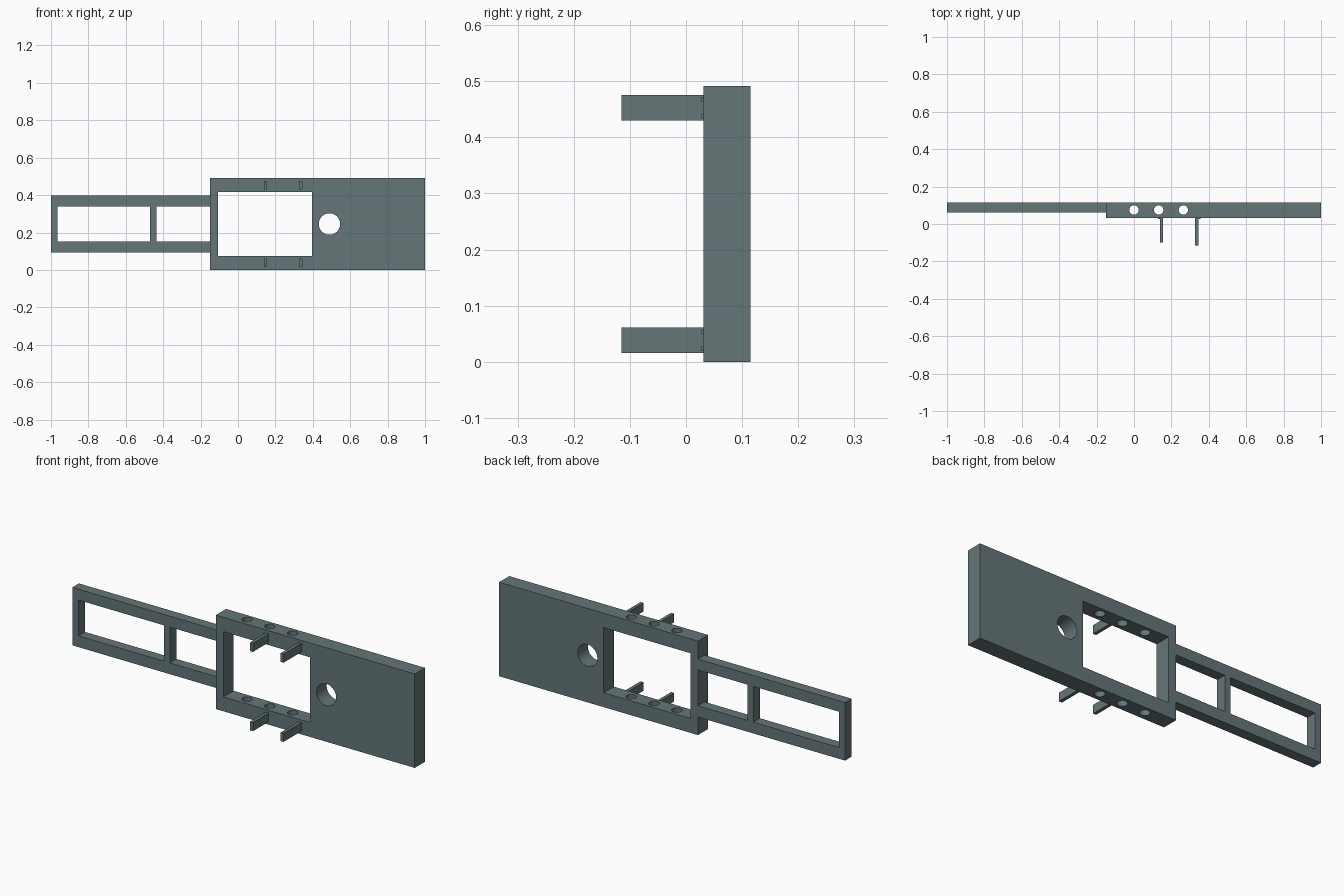
import bpy
import math

if "Cube" in bpy.data.objects:
    bpy.data.objects.remove(bpy.data.objects["Cube"])

slate = bpy.data.materials.new("slate")
slate.diffuse_color = (0.13, 0.18, 0.19, 1)
slate.use_nodes = True
slate.node_tree.nodes["Principled BSDF"].inputs["Base Color"].default_value = slate.diffuse_color


def box(name, x, y, z):
    """Box from three (min, max) ranges."""
    bpy.ops.mesh.primitive_cube_add(size=1)
    ob = bpy.context.object
    ob.name = name
    ob.location = [(r[0] + r[1]) / 2 for r in (x, y, z)]
    ob.scale = [r[1] - r[0] for r in (x, y, z)]
    bpy.ops.object.transform_apply(location=True, rotation=True, scale=True)
    ob.data.materials.append(slate)
    return ob


def rod(name, r, depth, loc, rot=(0, 0, 0)):
    bpy.ops.mesh.primitive_cylinder_add(vertices=48, radius=r, depth=depth,
                                        location=loc, rotation=rot)
    ob = bpy.context.object
    ob.name = name
    ob.data.materials.append(slate)
    return ob


def cut(target, cutters):
    """Subtract the cutters, then remove them."""
    bpy.context.view_layer.objects.active = target
    for c in cutters:
        c.hide_render = True
        m = target.modifiers.new("cut", 'BOOLEAN')
        m.operation = 'DIFFERENCE'
        m.solver = 'EXACT'
        m.object = c
        bpy.ops.object.modifier_apply(modifier=m.name)
        bpy.data.objects.remove(c, do_unlink=True)
    bpy.ops.object.select_all(action='DESELECT')
    target.select_set(True)
    bpy.ops.object.shade_smooth_by_angle(angle=math.radians(30))


# Thick plate with window, cross hole and vertical rail holes
H = 0.491
plate = box("main_plate", (-0.15, 1.0), (0.031, 0.115), (0, H))
cutters = [box("window_cutter", (-0.106, 0.395), (-0.1, 0.3), (0.075, H - 0.075)),
           rod("round_cutter", 0.057, 0.5, (0.489, 0.07, H / 2), (math.pi / 2, 0, 0))]
cutters += [rod("rail_cutter", 0.025, 1.0, (x, 0.075, H / 2)) for x in (0, 0.132, 0.264)]
cut(plate, cutters)

# Thin arm with two openings
arm = box("arm_frame", (-1.0, -0.15), (0.061, 0.115), (0.094, 0.397))
cut(arm, [box("long_cutter", (-0.965, -0.47), (-0.1, 0.3), (0.153, 0.34)),
          box("short_cutter", (-0.437, -0.1), (-0.1, 0.3), (0.153, 0.34))])

# Front pegs on both rails, each with two small nubs at its root
for rail, z0 in (("lower", 0.016), ("upper", 0.43)):
    for side, x, y0, nub in (("left", (0.139, 0.156), -0.10, (0.127, 0.142)),
                             ("right", (0.327, 0.344), -0.115, (0.34, 0.355))):
        box(f"{rail}_{side}_peg", x, (y0, 0.033), (z0, z0 + 0.045))
        for i, dz in enumerate((0.004, 0.034)):
            box(f"{rail}_{side}_nub_{i}", nub, (0.028, 0.033), (z0 + dz, z0 + dz + 0.007))
